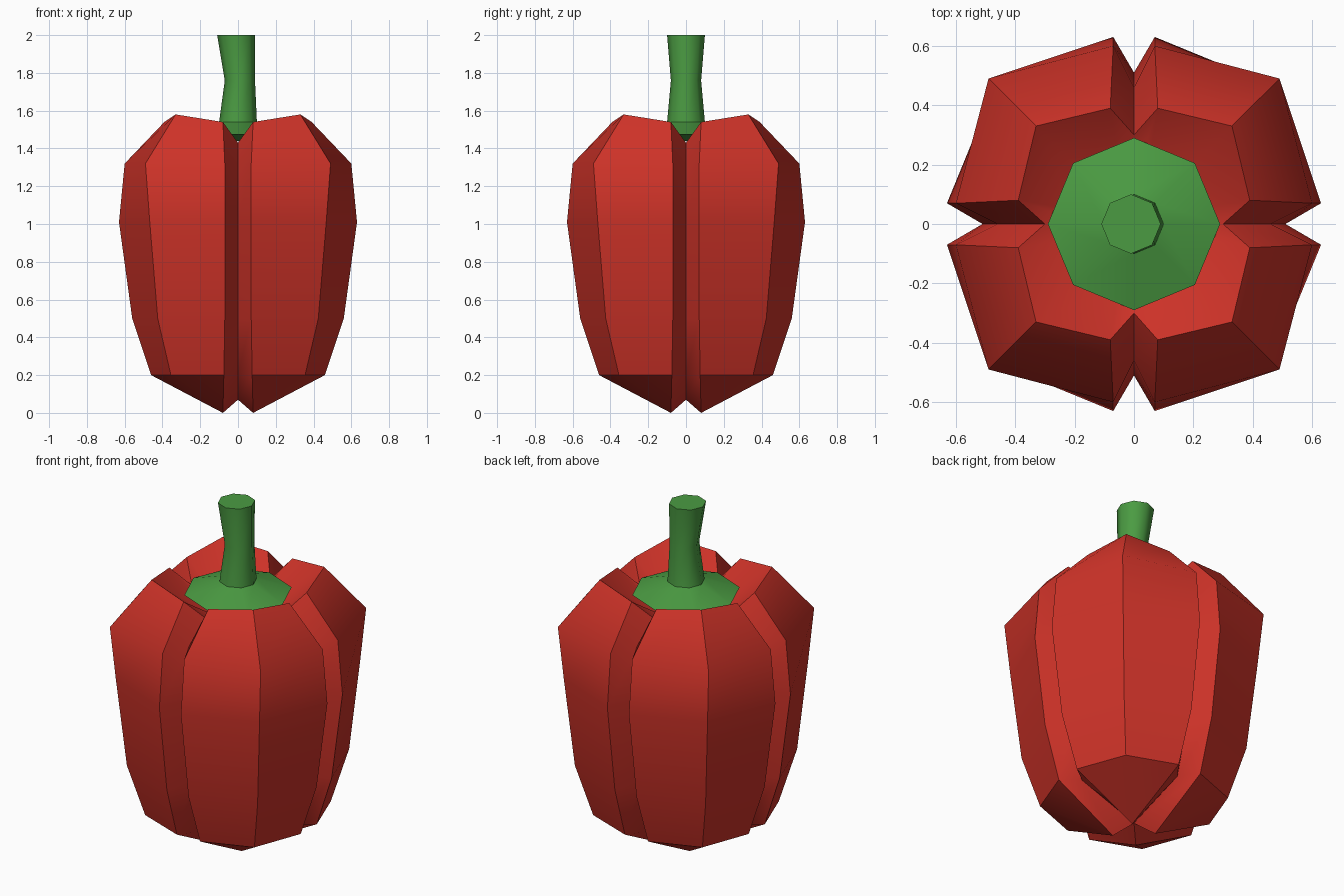
import bpy, bmesh, math
from mathutils import Matrix

if "Cube" in bpy.data.objects:
    bpy.data.objects.remove(bpy.data.objects["Cube"])


def material(name, rgb):
    m = bpy.data.materials.new(name)
    m.diffuse_color = (*rgb, 1)
    m.use_nodes = True
    m.node_tree.nodes["Principled BSDF"].inputs["Base Color"].default_value = m.diffuse_color
    return m


def loft(name, rings, mat, angle):
    """Skin closed rings of equal length; coincident points are welded, open ends capped."""
    bm = bmesh.new()
    loops = [[bm.verts.new(p) for p in ring] for ring in rings]
    n = len(loops[0])
    for lo, hi in zip(loops, loops[1:]):
        for i in range(n):
            j = (i + 1) % n
            bm.faces.new((lo[i], lo[j], hi[j], hi[i]))
    bmesh.ops.remove_doubles(bm, verts=bm.verts[:], dist=1e-4)
    bmesh.ops.holes_fill(bm, edges=[e for e in bm.edges if e.is_boundary], sides=0)
    bmesh.ops.recalc_face_normals(bm, faces=bm.faces[:])
    me = bpy.data.meshes.new(name)
    bm.to_mesh(me)
    bm.free()
    me.materials.append(mat)
    ob = bpy.data.objects.new(name, me)
    bpy.context.collection.objects.link(ob)
    bpy.ops.object.select_all(action='DESELECT')
    ob.select_set(True)
    bpy.context.view_layer.objects.active = ob
    bpy.ops.object.shade_smooth_by_angle(angle=math.radians(angle))
    return ob


def lobed_ring(groove, zg, edge, half_gap, z, corner, zc):
    """Four lobes: groove point, lobe edge, lobe corner, lobe edge, repeated by quarter turns."""
    quarter = [(groove, 0, zg), (edge, half_gap, z), (corner, corner, zc), (half_gap, edge, z)]
    pts = []
    for k in range(4):
        rot = Matrix.Rotation(k * math.pi / 2, 3, 'Z')
        pts += [rot @ Matrix.Translation(p).translation for p in quarter]
    return pts


def octagon(x, r, z):
    return [(x + r * math.cos(k * math.pi / 4), r * math.sin(k * math.pi / 4), z) for k in range(8)]


red = material("pepper red", (0.61, 0.032, 0.021))
green = material("stem green", (0.07, 0.33, 0.055))

# Pepper body: lobes meet in four tips below and dip to the centre on top
loft("pepper_body", [lobed_ring(*r) for r in (
    (0.00, 0.07, 0.08, 0.08, 0.00, 0.08, 0.00),
    (0.36, 0.20, 0.46, 0.075, 0.20, 0.355, 0.20),
    (0.44, 0.50, 0.56, 0.07, 0.50, 0.425, 0.50),
    (0.51, 1.01, 0.63, 0.07, 1.01, 0.467, 1.01),
    (0.46, 1.32, 0.60, 0.07, 1.32, 0.49, 1.32),
    (0.30, 1.43, 0.39, 0.08, 1.54, 0.33, 1.58),
    (0.16, 1.38, 0.20, 0.05, 1.39, 0.16, 1.40),
    (0.00, 1.36, 0.00, 0.00, 1.36, 0.00, 1.36),
)], red, 40)

# Stem with its flared cap
loft("stem", [octagon(*r) for r in (
    (0, 0.10, 1.44),
    (0, 0.29, 1.475),
    (0, 0.10, 1.54),
    (0.01, 0.08, 1.76),
    (-0.01, 0.10, 2.00),
)], green, 60)
